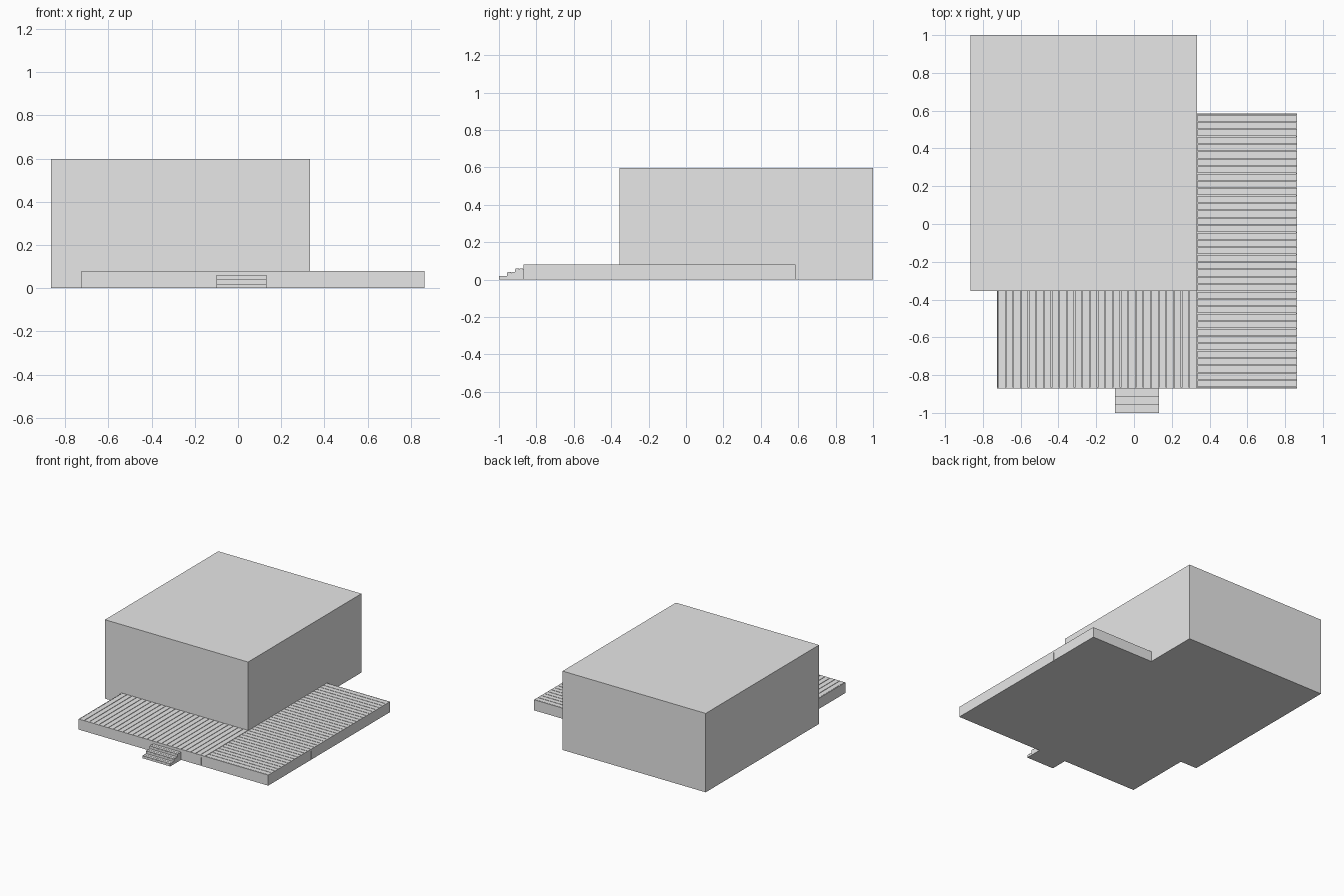
import bpy
import bmesh
from mathutils import Matrix, Vector

cube = bpy.data.objects.get("Cube")
if cube:
    bpy.data.objects.remove(cube, do_unlink=True)

grey = bpy.data.materials.new("plain_grey")
grey.use_nodes = True
grey.diffuse_color = (0.8, 0.8, 0.8, 1)
grey.node_tree.nodes["Principled BSDF"].inputs["Base Color"].default_value = (0.8, 0.8, 0.8, 1)


def build(name, boxes):
    """One object made of boxes, each given as (low corner, high corner)."""
    bm = bmesh.new()
    for low, high in boxes:
        low, high = Vector(low), Vector(high)
        place = Matrix.Translation((low + high) / 2) @ Matrix.Diagonal((high - low).to_4d())
        bmesh.ops.create_cube(bm, size=1, matrix=place)
    mesh = bpy.data.meshes.new(name)
    bm.to_mesh(mesh)
    bm.free()
    mesh.materials.append(grey)
    obj = bpy.data.objects.new(name, mesh)
    bpy.context.collection.objects.link(obj)
    return obj


def split(start, end, count, gap):
    """Even spans between two ends, separated by a gap."""
    pitch = (end - start) / count
    return [(start + i * pitch + gap / 2, start + (i + 1) * pitch - gap / 2) for i in range(count)]


# Main dimensions
LEFT, CORNER, RIGHT = -0.725, 0.333, 0.862
FRONT, WALL, BACK = -0.87, -0.355, 0.585
TOP, BASE, GAP, RIM = 0.08, 0.064, 0.004, 0.005

# House volume
build("house_block", [((-0.865, WALL, 0), (CORNER, 1, 0.597))])

# Solid bases under the two deck wings
build("front_deck_base", [((LEFT + RIM, FRONT + RIM, 0), (CORNER, WALL, BASE))])
build("side_deck_base", [((CORNER, FRONT + RIM, 0), (RIGHT - RIM, BACK - RIM, BASE))])

# Deck boards: front wing runs front to back, side wing runs across
build("front_deck_boards", [((a, FRONT + RIM, BASE), (b, WALL, TOP))
                            for a, b in split(LEFT + RIM, CORNER, 26, GAP)])
build("side_deck_boards", [((CORNER + GAP / 2, a, BASE), (RIGHT - RIM, b, TOP))
                           for a, b in split(FRONT + RIM, BACK - RIM, 37, GAP)])

# Skirting panels with narrow upright seams
skirt = []
front_cuts = [LEFT, -0.214, 0.303, RIGHT]
for a, b in zip(front_cuts, front_cuts[1:]):
    skirt.append(((a, FRONT, 0), (b - (0.003 if b < RIGHT else 0), FRONT + RIM, BASE)))
side_cuts = [FRONT + RIM, WALL, 0.158, BACK]
for a, b in zip(side_cuts, side_cuts[1:]):
    skirt.append(((RIGHT - RIM, a, 0), (RIGHT, b - (0.003 if b < BACK else 0), BASE)))
skirt.append(((CORNER, BACK - RIM, 0), (RIGHT - RIM, BACK, BASE)))
skirt.append(((LEFT, FRONT + RIM, 0), (LEFT + RIM, WALL, BASE)))
build("skirting", skirt)

# Rim boards closing the outer edges of the deck
build("deck_rim", [
    ((LEFT, FRONT, BASE), (RIGHT, FRONT + RIM, TOP)),
    ((RIGHT - RIM, FRONT + RIM, BASE), (RIGHT, BACK, TOP)),
    ((CORNER, BACK - RIM, BASE), (RIGHT - RIM, BACK, TOP)),
    ((LEFT, FRONT + RIM, BASE), (LEFT + RIM, WALL, TOP)),
])

# Three entry steps, each a solid riser with two tread boards
risers, treads = [], []
for i, (a, b) in enumerate(split(-1, FRONT, 3, 0)):
    z = 0.02 * (i + 1)
    risers.append(((-0.1, a, 0), (0.133, FRONT, z - 0.005)))
    for c, d in split(a, b, 2, 0.002):
        treads.append(((-0.1, c, z - 0.005), (0.133, d, z)))
build("step_risers", risers)
build("step_treads", treads)
